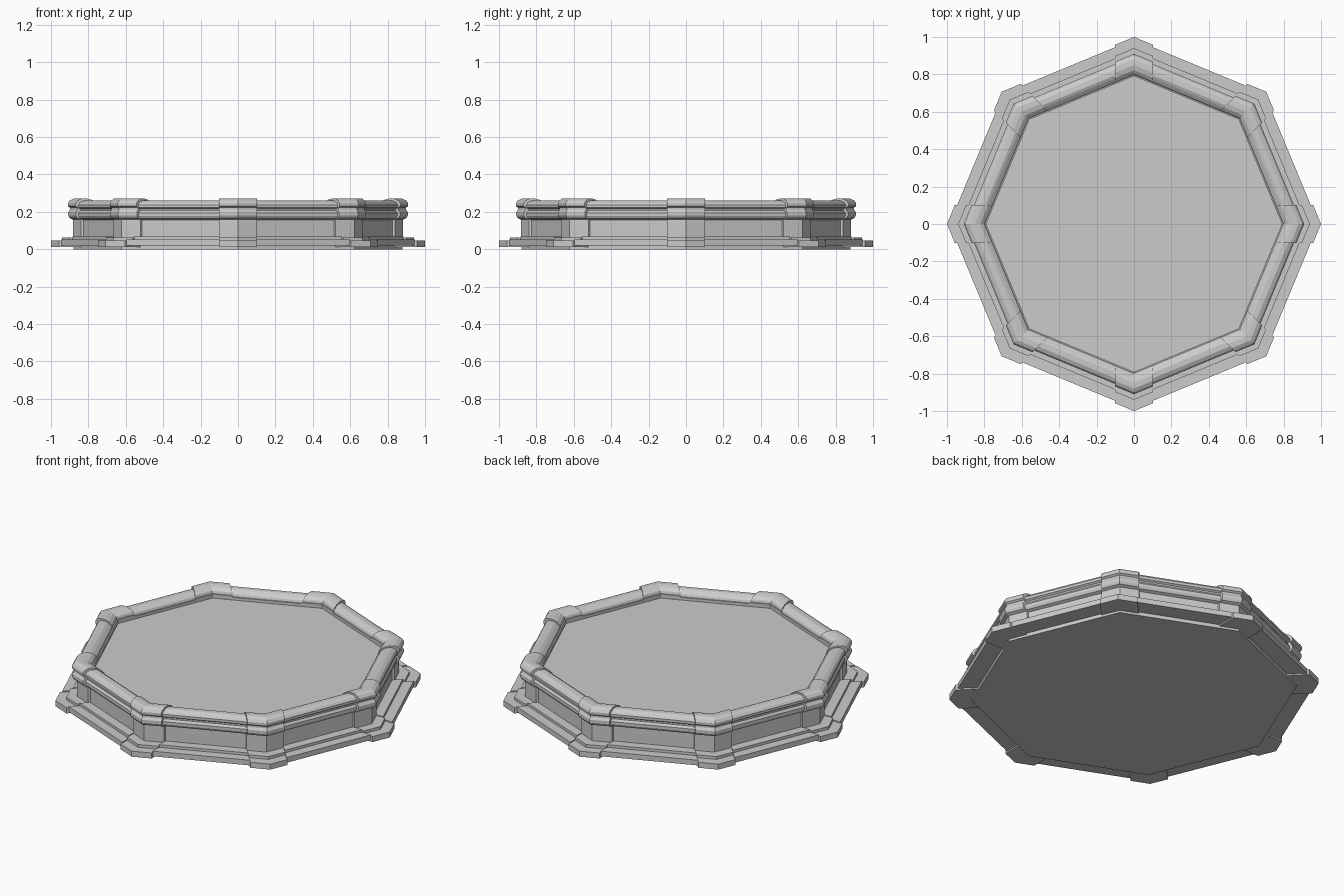
import bpy, bmesh, math
from mathutils import Vector

if "Cube" in bpy.data.objects:
    bpy.data.objects.remove(bpy.data.objects["Cube"])

N = 8
JOINT = 0.11   # distance from each octagon corner to the block joint

# Wall cross-section at an octagon corner: (corner radius, height)
PROFILE = [
    (0.84, 0.013), (1.0, 0.013), (1.0, 0.046), (0.94, 0.046), (0.94, 0.063),
    (0.882, 0.063), (0.882, 0.158), (0.900, 0.166), (0.908, 0.180),
    (0.908, 0.198), (0.898, 0.212), (0.898, 0.222), (0.910, 0.230),
    (0.910, 0.246), (0.900, 0.260), (0.880, 0.270), (0.850, 0.271),
    (0.822, 0.264), (0.803, 0.250), (0.798, 0.236), (0.790, 0.236), (0.790, 0.195),
    (0.84, 0.195),
]
# Side runs are slightly slimmer than the corner blocks
SIDE_PROFILE = [(r - 0.013 if r > 0.841 else r, 0.13 + (z - 0.13) * 0.93)
                for r, z in PROFILE]


def corner(i):
    a = 2 * math.pi * i / N
    return Vector((math.cos(a), math.sin(a), 0))


def section(profile, i, toward=None, dist=0.0):
    """Profile placed at corner i, shifted along the edge to a neighbour."""
    c = corner(i)
    shift = (corner(toward) - c).normalized() * dist if toward is not None else Vector()
    return [c * r + shift + Vector((0, 0, z)) for r, z in profile]


def loft(name, sections, cap=True):
    bm = bmesh.new()
    rings = [[bm.verts.new(p) for p in s] for s in sections]
    n = len(rings[0])
    for a, b in zip(rings, rings[1:]):
        for k in range(n):
            bm.faces.new((a[k], a[(k + 1) % n], b[(k + 1) % n], b[k]))
    if cap:
        bm.faces.new(rings[0])
        bm.faces.new(rings[-1])
    bmesh.ops.recalc_face_normals(bm, faces=bm.faces)
    me = bpy.data.meshes.new(name)
    bm.to_mesh(me)
    bm.free()
    ob = bpy.data.objects.new(name, me)
    bpy.context.collection.objects.link(ob)
    return ob


# Corner blocks and side runs of the basin wall
for i in range(N):
    loft(f"corner_block_{i + 1}", [
        section(PROFILE, i, i - 1, JOINT),
        section(PROFILE, i),
        section(PROFILE, i, i + 1, JOINT)])
    loft(f"side_wall_{i + 1}", [
        section(SIDE_PROFILE, i, i + 1, JOINT - 0.002),
        section(SIDE_PROFILE, i + 1, i, JOINT - 0.002)])


def slab(name, radius, z0, z1):
    loft(name, [[corner(i) * radius + Vector((0, 0, z)) for i in range(N)]
                for z in (z0, z1)])


# Foundation plate under the wall, and the floor inside the rim
slab("foundation_plate", 0.88, 0.0, 0.03)
slab("basin_floor", 0.80, 0.03, 0.212)
